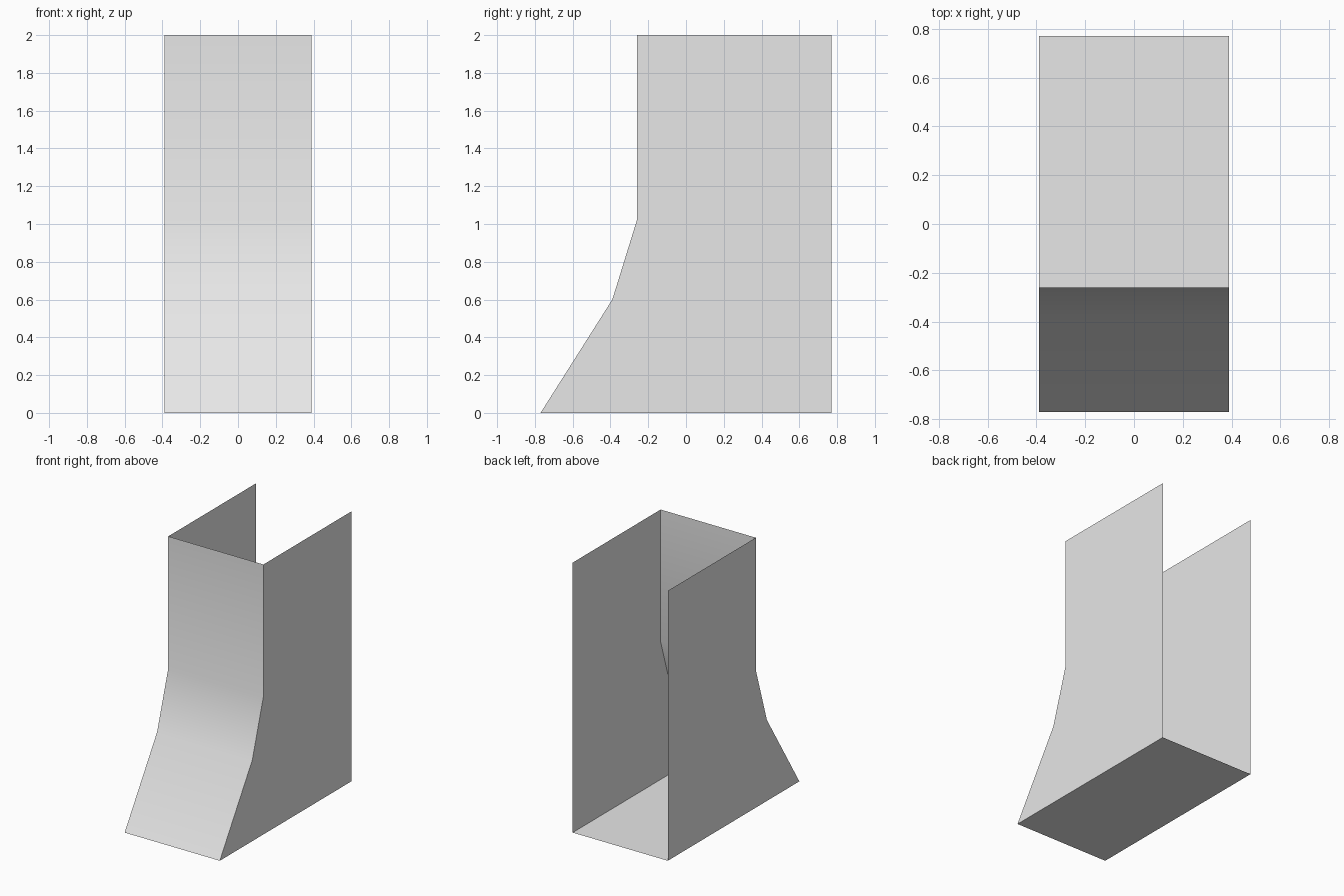
import bpy
import bmesh
import math

cube = bpy.data.objects.get("Cube")
if cube:
    bpy.data.objects.remove(cube, do_unlink=True)

HALF_WIDTH = 0.39
BACK, TOP = 0.77, 2.0
# Front outline as (y, z), from the toe up to the rim
FRONT = [(-0.77, 0), (-0.39, 0.6), (-0.26, 1.02), (-0.26, TOP)]

grey = bpy.data.materials.new("light_grey")
grey.use_nodes = True
colour = (0.8, 0.8, 0.8, 1)
grey.diffuse_color = colour
grey.node_tree.nodes["Principled BSDF"].inputs["Base Color"].default_value = colour


def make_object(name, bm):
    mesh = bpy.data.meshes.new(name)
    bm.to_mesh(mesh)
    bm.free()
    mesh.materials.append(grey)
    obj = bpy.data.objects.new(name, mesh)
    bpy.context.collection.objects.link(obj)
    return obj


def strip(name, path):
    """Sheet spanning the full width along a (y, z) path."""
    bm = bmesh.new()
    rows = [[bm.verts.new((x, y, z)) for x in (-HALF_WIDTH, HALF_WIDTH)]
            for y, z in path]
    for (a, b), (d, c) in zip(rows, rows[1:]):
        bm.faces.new((a, b, c, d))
    return make_object(name, bm)


def side(name, x):
    """Flat side wall cut to the outline, facing outward."""
    outline = [(BACK, 0)] + FRONT + [(BACK, TOP)]
    if x > 0:
        outline.reverse()
    bm = bmesh.new()
    bm.faces.new([bm.verts.new((x, y, z)) for y, z in outline])
    return make_object(name, bm)


# Open-backed, open-topped shell
front = strip("front_panel", FRONT)
strip("floor_panel", [(BACK, 0), FRONT[0]])
side("left_wall", HALF_WIDTH)
side("right_wall", -HALF_WIDTH)

# Soft bends on the front panel
bpy.ops.object.select_all(action="DESELECT")
front.select_set(True)
bpy.context.view_layer.objects.active = front
bpy.ops.object.shade_smooth_by_angle(angle=math.radians(30))
